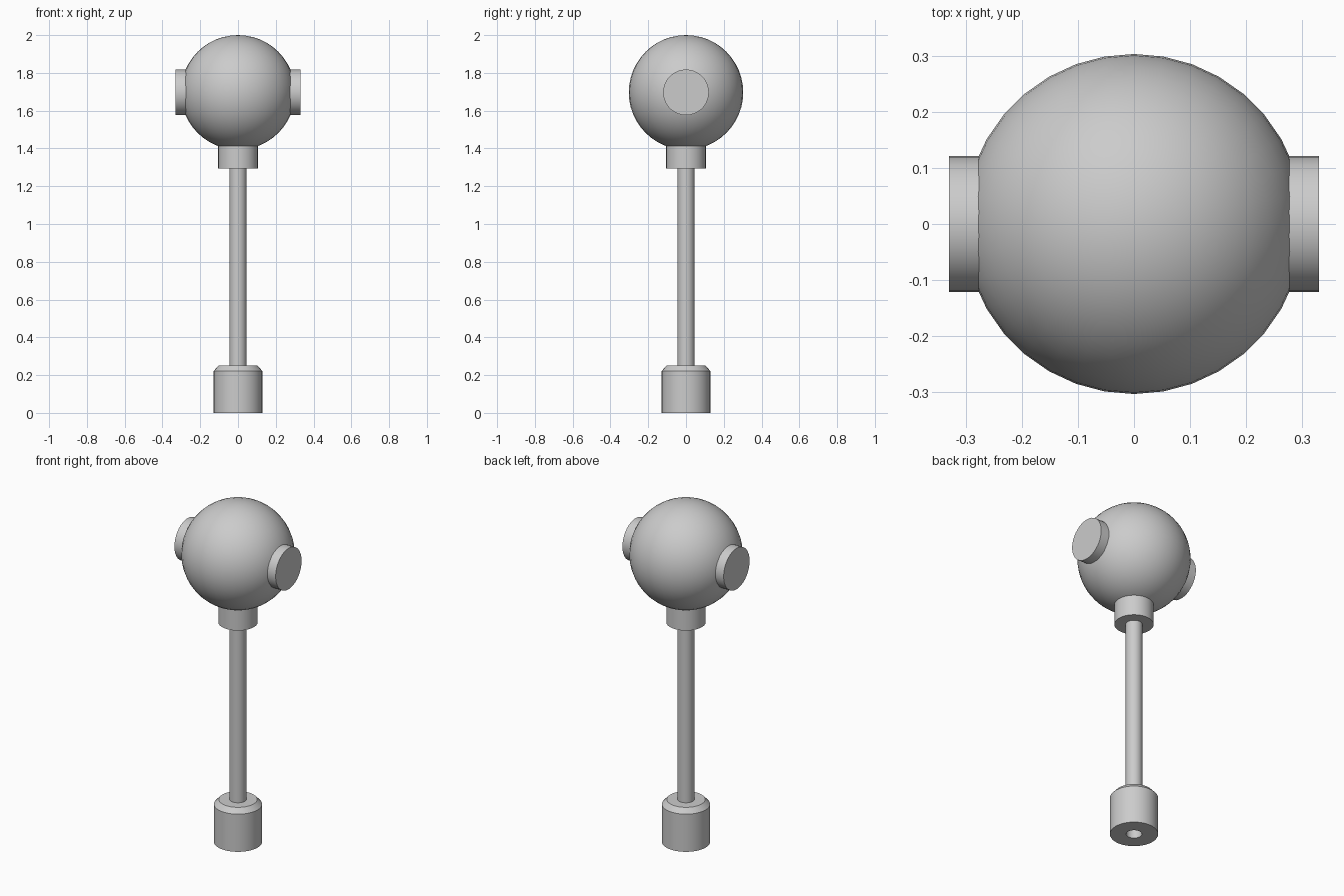
import bpy
import math
from mathutils import Matrix

cube = bpy.data.objects.get("Cube")
if cube:
    bpy.data.objects.remove(cube, do_unlink=True)

grey = bpy.data.materials.new("plain_grey")
grey.use_nodes = True
colour = (0.6, 0.6, 0.6, 1)
grey.diffuse_color = colour
grey.node_tree.nodes["Principled BSDF"].inputs["Base Color"].default_value = colour


def finish(obj, name):
    obj.name = name
    obj.data.name = name
    obj.data.materials.append(grey)
    bpy.ops.object.select_all(action="DESELECT")
    obj.select_set(True)
    bpy.context.view_layer.objects.active = obj
    bpy.ops.object.shade_smooth_by_angle(angle=math.radians(30))
    return obj


def lathe(name, profile, sides=36):
    """Spin (radius, z) points around z; zero radius makes a pole."""
    verts, rings, faces = [], [], []
    for r, z in profile:
        count = sides if r > 0 else 1
        rings.append([len(verts) + i for i in range(count)])
        for i in range(count):
            a = 2 * math.pi * i / sides
            verts.append((r * math.cos(a), r * math.sin(a), z))
    for low, high in zip(rings, rings[1:]):
        for i in range(sides):
            j = (i + 1) % sides
            quad = [low[i % len(low)], low[j % len(low)],
                    high[j % len(high)], high[i % len(high)]]
            faces.append(list(dict.fromkeys(quad)))
    mesh = bpy.data.meshes.new(name)
    mesh.from_pydata(verts, [], faces)
    obj = bpy.data.objects.new(name, mesh)
    bpy.context.collection.objects.link(obj)
    return finish(obj, name)


def cylinder(name, radius, bottom, top):
    return lathe(name, [(0, bottom), (radius, bottom), (radius, top), (0, top)])


HEAD_Z = 1.697

# Foot with a chamfered top and a blind hole underneath
lathe("foot", [(0, 0.18), (0.042, 0.18), (0.042, 0), (0.129, 0),
               (0.129, 0.222), (0.103, 0.25), (0, 0.25)])

# Thin pole and the collar that carries the head
cylinder("pole", 0.045, 0.24, 1.31)
cylinder("collar", 0.105, 1.293, 1.45)

# Round head
bpy.ops.mesh.primitive_uv_sphere_add(segments=36, ring_count=24, radius=0.303,
                                     location=(0, 0, HEAD_Z))
finish(bpy.context.object, "head")

# Round caps on both sides of the head
for name, side in (("left_cap", 1), ("right_cap", -1)):
    cap = cylinder(name, 0.121, 0.25, 0.33)
    cap.data.transform(Matrix.Rotation(side * math.pi / 2, 4, "Y"))
    cap.location.z = HEAD_Z
